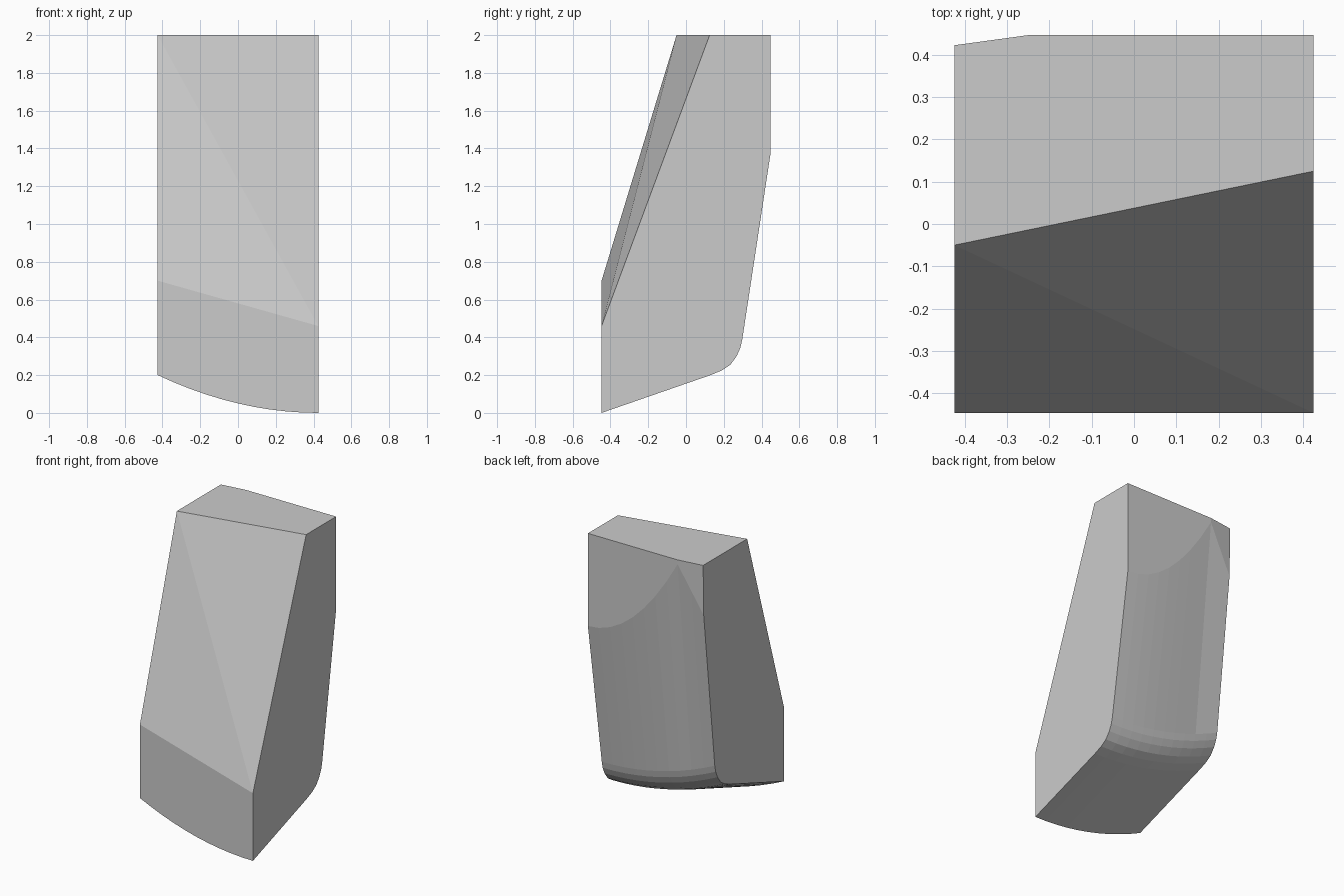
import bpy, bmesh

cube = bpy.data.objects.get("Cube")
if cube:
    bpy.data.objects.remove(cube, do_unlink=True)

grey = bpy.data.materials.new("plain grey")
grey.use_nodes = True
grey.diffuse_color = (0.6, 0.6, 0.6, 1)
grey.node_tree.nodes["Principled BSDF"].inputs["Base Color"].default_value = (0.6, 0.6, 0.6, 1)

HALF_X, HALF_Y, TOP = 0.425, 0.447, 2.0
BEND_X = -0.25   # where the curved back runs out through the top
ROUNDED_HEEL = [(0.13, 0.2), (0.19, 0.225), (0.235, 0.255), (0.268, 0.3), (0.288, 0.345), (0.298, 0.39)]


def section(x):
    """Underside and back of one slice, from front bottom to back top."""
    lift = 0.2 * ((HALF_X - x) / (2 * HALF_X)) ** 2
    s = min((HALF_X - x) / (HALF_X - BEND_X), 1)
    u = max((BEND_X - x) / (BEND_X + HALF_X), 0)
    knee = (HALF_Y - 0.03 * u, 1.37 + 0.6 * s * s - 0.31 * u)
    points = [(-HALF_Y, lift)]
    points += [(y, z + lift) for y, z in ROUNDED_HEEL]
    points += [knee, (HALF_Y - 0.024 * u, TOP)]
    return [(x, y, z) for y, z in points]


# Slices from the right edge to the left edge
stations = [-HALF_X, -0.34, BEND_X] + [BEND_X + (HALF_X - BEND_X) * i / 8 for i in range(1, 9)]
bm = bmesh.new()
rows = [[bm.verts.new(p) for p in section(x)] for x in stations]

# Curved underside and back
for a, b in zip(rows, rows[1:]):
    for i in range(len(a) - 1):
        bm.faces.new((a[i], a[i + 1], b[i + 1], b[i]))

# Sloped front, split along its diagonal
low_a, low_b = bm.verts.new((-HALF_X, -HALF_Y, 0.7)), bm.verts.new((HALF_X, -HALF_Y, 0.46))
high_a, high_b = bm.verts.new((-HALF_X, -0.05, TOP)), bm.verts.new((HALF_X, 0.125, TOP))
bm.faces.new((low_a, low_b, high_a))
bm.faces.new((low_b, high_b, high_a))

# Upright front, top and the two flat sides
bm.faces.new([r[0] for r in rows] + [low_b, low_a])
bm.faces.new([r[-1] for r in rows] + [high_b, high_a])
bm.faces.new(rows[0] + [high_a, low_a])
bm.faces.new(rows[-1] + [high_b, low_b])
bmesh.ops.recalc_face_normals(bm, faces=bm.faces)

mesh = bpy.data.meshes.new("wedge_block")
bm.to_mesh(mesh)
bm.free()
mesh.materials.append(grey)
block = bpy.data.objects.new("wedge_block", mesh)
bpy.context.collection.objects.link(block)
